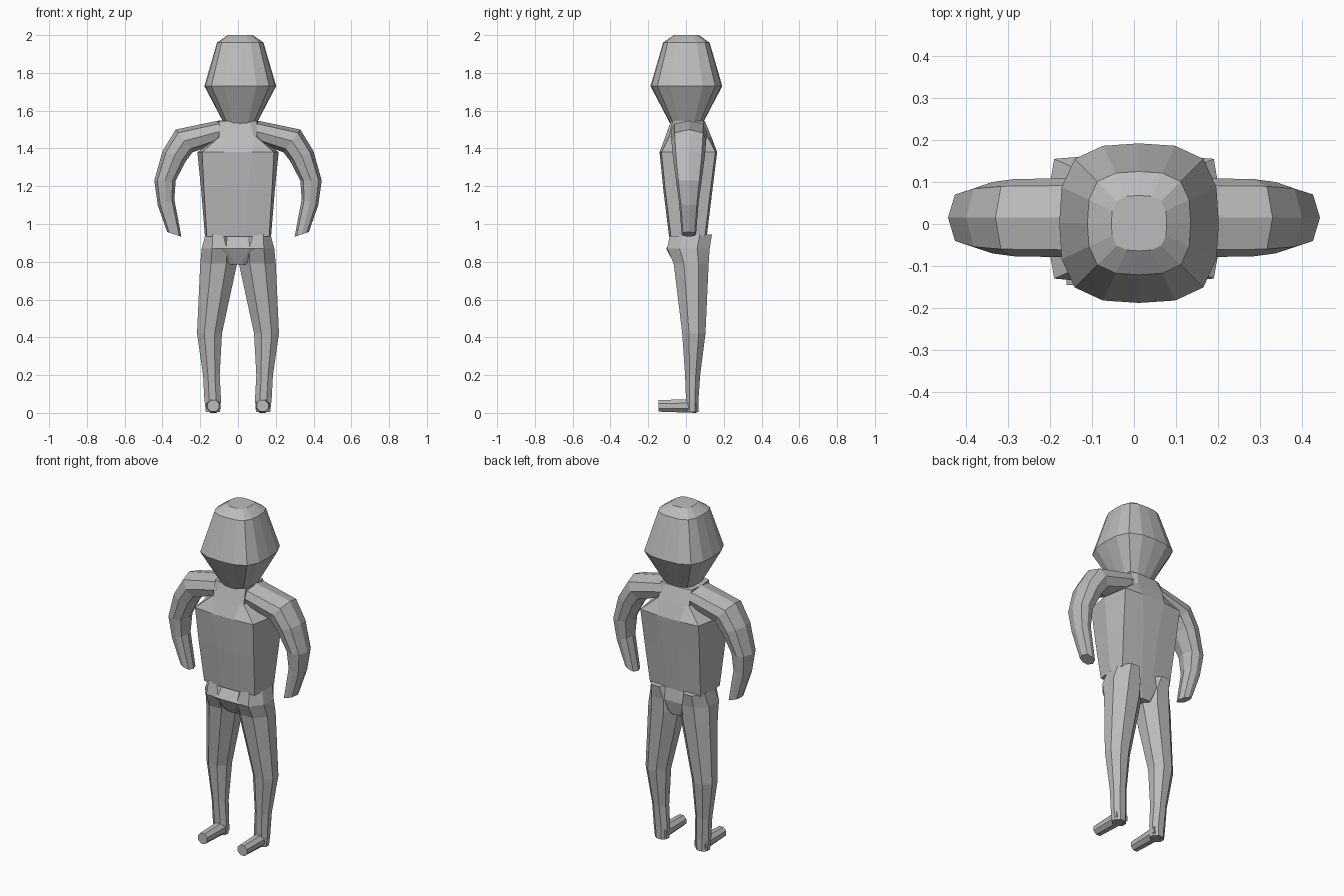
import bpy, bmesh
from math import cos, sin, radians, pi

cube = bpy.data.objects.get("Cube")
if cube:
    bpy.data.objects.remove(cube)

grey = bpy.data.materials.new("plain grey")
grey.use_nodes = True
grey.diffuse_color = (0.5, 0.5, 0.5, 1)
grey.node_tree.nodes["Principled BSDF"].inputs["Base Color"].default_value = (0.5, 0.5, 0.5, 1)


def loft(name, rings, mirror=False, cap_start=True):
    """Skin a list of equal-length point rings into one flat-shaded part."""
    bm = bmesh.new()
    rows = [[bm.verts.new(p) for p in ring] for ring in rings]
    for a, b in zip(rows, rows[1:]):
        for i in range(len(a)):
            j = (i + 1) % len(a)
            bm.faces.new((a[i], a[j], b[j], b[i]))
    if cap_start:
        bm.faces.new(rows[0][::-1])
    bm.faces.new(rows[-1])
    bmesh.ops.recalc_face_normals(bm, faces=bm.faces)
    mesh = bpy.data.meshes.new(name)
    bm.to_mesh(mesh)
    bm.free()
    mesh.materials.append(grey)
    obj = bpy.data.objects.new(name, mesh)
    bpy.context.collection.objects.link(obj)
    if mirror:
        obj.modifiers.new("mirror", "MIRROR")
    return obj


def oval(x0, x1, y0, y1, z, turn=22.5, sides=8):
    """Horizontal ring fitted between x and y limits."""
    s = 1 / cos(radians(turn))
    return [((x0 + x1) / 2 + s * (x1 - x0) / 2 * cos(radians(turn) + 2 * pi * i / sides),
             (y0 + y1) / 2 + s * (y1 - y0) / 2 * sin(radians(turn) + 2 * pi * i / sides), z)
            for i in range(sides)]


def limb_ring(outer, inner, depth, y=0.015):
    """Ring standing across a limb, from its outer to its inner edge."""
    ring = []
    for i in range(8):
        t = pi * i / 4
        k = (1 + cos(t)) / 2
        ring.append((inner[0] + k * (outer[0] - inner[0]),
                     y + depth * min(1, max(-1, 1.15 * sin(t))),
                     inner[1] + k * (outer[1] - inner[1])))
    return ring


# Head: rounded-square rings
def head_ring(r, z):
    bulge = (1.0, 1.07, 1.14, 1.07)
    angles = (0, 25, 45, 65)
    return [(0.012 + r * bulge[i % 4] * cos(radians(angles[i % 4] + 90 * (i // 4))),
             0.002 + r * bulge[i % 4] * sin(radians(angles[i % 4] + 90 * (i // 4))), z)
            for i in range(16)]


loft("head", [head_ring(r, z) for r, z in
              ((0.085, 1.53), (0.19, 1.73), (0.123, 1.96), (0.066, 2.0))])


# Torso: boxy rings with a flat front strip, narrowing to the neck
def torso_ring(corner, side, strip, y0, y1, z, inset=0.01):
    right = [(strip, y0), (corner, y0 + inset), (side, 0.01), (corner, y1 - inset), (strip, y1)]
    return [(x, y, z) for x, y in right] + [(-x, y, z) for x, y in reversed(right)]


loft("torso", [
    torso_ring(0.165, 0.175, 0.04, -0.09, 0.11, 0.935),
    torso_ring(0.18, 0.195, 0.05, -0.12, 0.14, 1.18),
    torso_ring(0.19, 0.215, 0.075, -0.14, 0.165, 1.38),
    torso_ring(0.1, 0.11, 0.085, -0.11, 0.135, 1.46, 0.02),
    torso_ring(0.1, 0.11, 0.06, -0.08, 0.1, 1.545)])

# Pelvis: narrows to the crotch
loft("pelvis", [
    torso_ring(0.13, 0.165, 0.03, -0.06, 0.11, 0.945),
    torso_ring(0.13, 0.18, 0.06, -0.105, 0.12, 0.87),
    torso_ring(0.04, 0.05, 0.02, -0.06, 0.1, 0.785)])

# Shoulders and arms: one tube per side, from the chest to the wrist
loft("arms", [
    limb_ring((0, 1.55), (0, 1.42), 0.085),
    limb_ring((0.1, 1.548), (0.1, 1.43), 0.095),
    limb_ring((0.33, 1.5), (0.24, 1.38), 0.092),
    limb_ring((0.4, 1.385), (0.275, 1.335), 0.085),
    limb_ring((0.443, 1.23), (0.33, 1.23), 0.068),
    limb_ring((0.425, 1.1), (0.337, 1.13), 0.052),
    limb_ring((0.375, 0.958), (0.3, 0.933), 0.038)], mirror=True, cap_start=False)

# Legs
loft("legs", [oval(*row) for row in (
    (0.095, 0.17, 0.0, 0.066, 0.005),
    (0.09, 0.178, 0.0, 0.066, 0.07),
    (0.097, 0.185, -0.005, 0.075, 0.2),
    (0.085, 0.217, -0.02, 0.103, 0.42),
    (0.005, 0.2, -0.065, 0.12, 0.79),
    (0.005, 0.192, -0.1, 0.125, 0.87),
    (0.04, 0.172, -0.085, 0.138, 0.945))], mirror=True)

# Feet: short tubes pointing forward
loft("feet", [[(0.13 + r * cos(pi * (i + 0.5) / 4), y, 0.037 + r * sin(pi * (i + 0.5) / 4))
               for i in range(8)]
              for y, r in ((0.055, 0.04), (0.0, 0.038), (-0.145, 0.033))], mirror=True)
